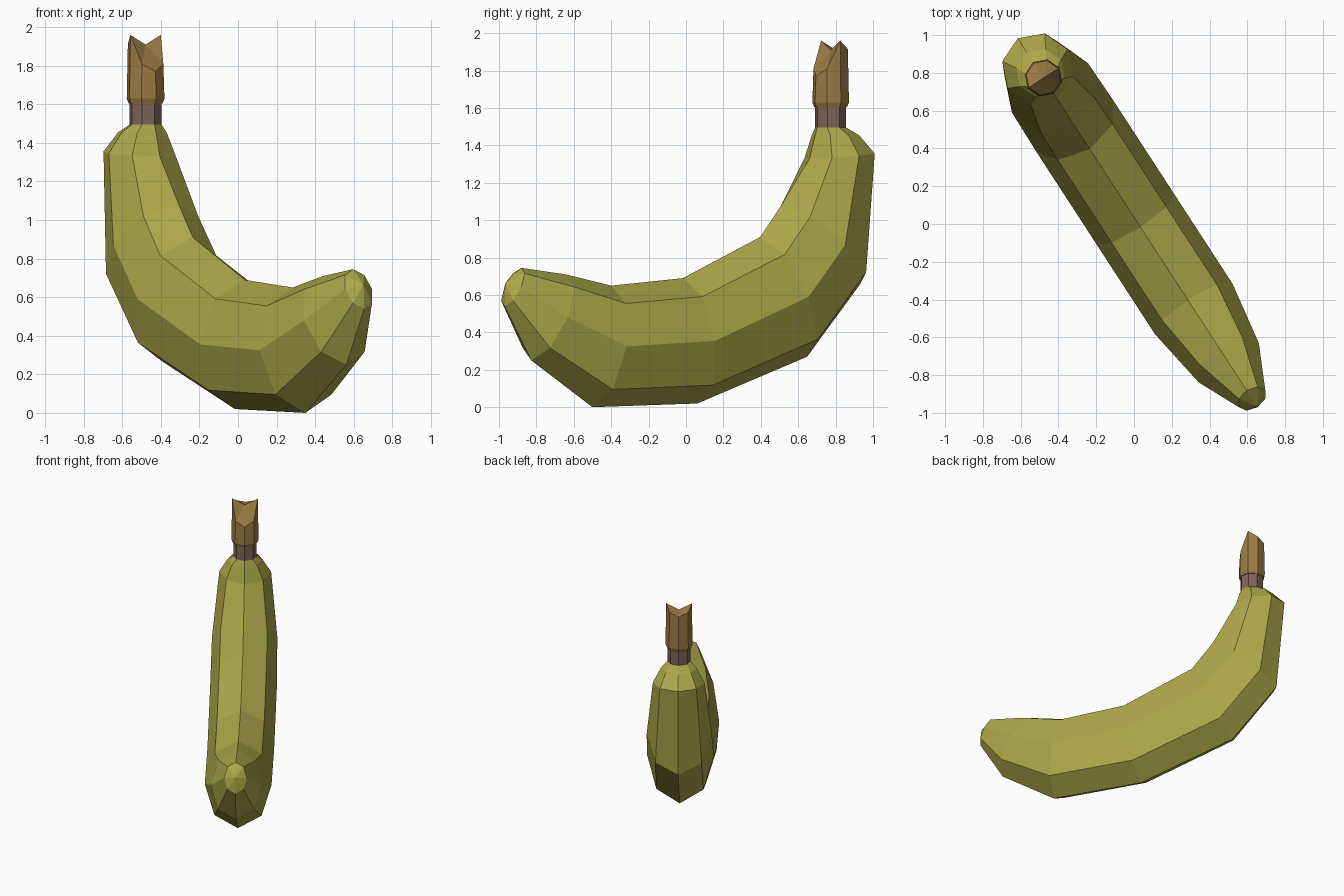
import bpy, bmesh, math

if "Cube" in bpy.data.objects:
    bpy.data.objects.remove(bpy.data.objects["Cube"])

# The fruit bends in one vertical plane: U runs from stem to tip, W is sideways
U, W, W0 = (0.545, -0.838), (0.838, 0.545), 0.02
SIDES = 8


def place(s, w, z):
    w += W0
    return (s * U[0] + w * W[0], s * U[1] + w * W[1], z)


def ring(bm, outer, inner, half_width):
    """Octagon through an outer and an inner (s, z) point."""
    verts = []
    for i in range(SIDES):
        a = math.tau * i / SIDES
        k = (1 - math.cos(a)) / 2
        s = outer[0] + (inner[0] - outer[0]) * k
        z = outer[1] + (inner[1] - outer[1]) * k
        verts.append(bm.verts.new(place(s, half_width * math.sin(a), z)))
    return verts


def bridge(bm, a, b):
    for i in range(SIDES):
        j = (i + 1) % SIDES
        bm.faces.new((a[i], a[j], b[j], b[i]))


def fan(bm, r, co):
    c = bm.verts.new(co)
    for i in range(SIDES):
        bm.faces.new((r[i], r[(i + 1) % SIDES], c))


def finish(bm, name, mat):
    bmesh.ops.recalc_face_normals(bm, faces=bm.faces)
    me = bpy.data.meshes.new(name)
    bm.to_mesh(me)
    bm.free()
    me.materials.append(mat)
    ob = bpy.data.objects.new(name, me)
    bpy.context.collection.objects.link(ob)
    return ob


def material(name, rgb):
    m = bpy.data.materials.new(name)
    m.diffuse_color = (*rgb, 1)
    m.use_nodes = True
    m.node_tree.nodes["Principled BSDF"].inputs["Base Color"].default_value = m.diffuse_color
    return m


peel_mat = material("yellow_green_peel", (0.42, 0.385, 0.067))
stem_mat = material("brown_stem", (0.215, 0.13, 0.095))
tip_mat = material("tan_stem_end", (0.33, 0.20, 0.058))

# Fruit body: outer point, inner point, half width, from stem to tip
sections = [
    ((-0.995, 1.495), (-0.825, 1.495), 0.085),
    ((-1.07, 1.455), (-0.81, 1.45), 0.13),
    ((-1.16, 1.36), (-0.775, 1.33), 0.19),
    ((-1.10, 0.66), (-0.595, 1.08), 0.24),
    ((-0.76, 0.27), (-0.46, 0.91), 0.245),
    ((-0.06, 0.02), (0.033, 0.69), 0.245),
    ((0.61, 0.00), (0.49, 0.65), 0.245),
    ((1.00, 0.25), (0.78, 0.71), 0.19),
    ((1.17, 0.54), (1.064, 0.745), 0.083),
]
bm = bmesh.new()
rings = [ring(bm, *sec) for sec in sections]
for a, b in zip(rings, rings[1:]):
    bridge(bm, a, b)
fan(bm, rings[0], place(-0.91, 0, 1.495))
fan(bm, rings[-1], place(1.165, 0, 0.665))
finish(bm, "fruit_body", peel_mat)


# Upright stem parts
STEM_S = -0.91


def level(bm, r, z):
    return ring(bm, (STEM_S - r, z), (STEM_S + r, z), r)


bm = bmesh.new()
low, high = level(bm, 0.085, 1.48), level(bm, 0.085, 1.62)
bridge(bm, low, high)
fan(bm, low, place(STEM_S, 0, 1.48))
fan(bm, high, place(STEM_S, 0, 1.62))
finish(bm, "stem", stem_mat)

# Torn stem end: flared base, notched top with two side peaks
bm = bmesh.new()
base, flare, top = (level(bm, r, z) for r, z in
                    ((0.09, 1.605), (0.1, 1.63), (0.094, 1.9)))
heights = [1.89, 1.915, 1.96, 1.81, 1.77]
for i, v in enumerate(top):
    v.co.z = heights[min(i, SIDES - i)]
bridge(bm, base, flare)
bridge(bm, flare, top)
fan(bm, base, place(STEM_S, 0, 1.605))
fan(bm, top, place(STEM_S, 0, 1.91))
finish(bm, "stem_end", tip_mat)
